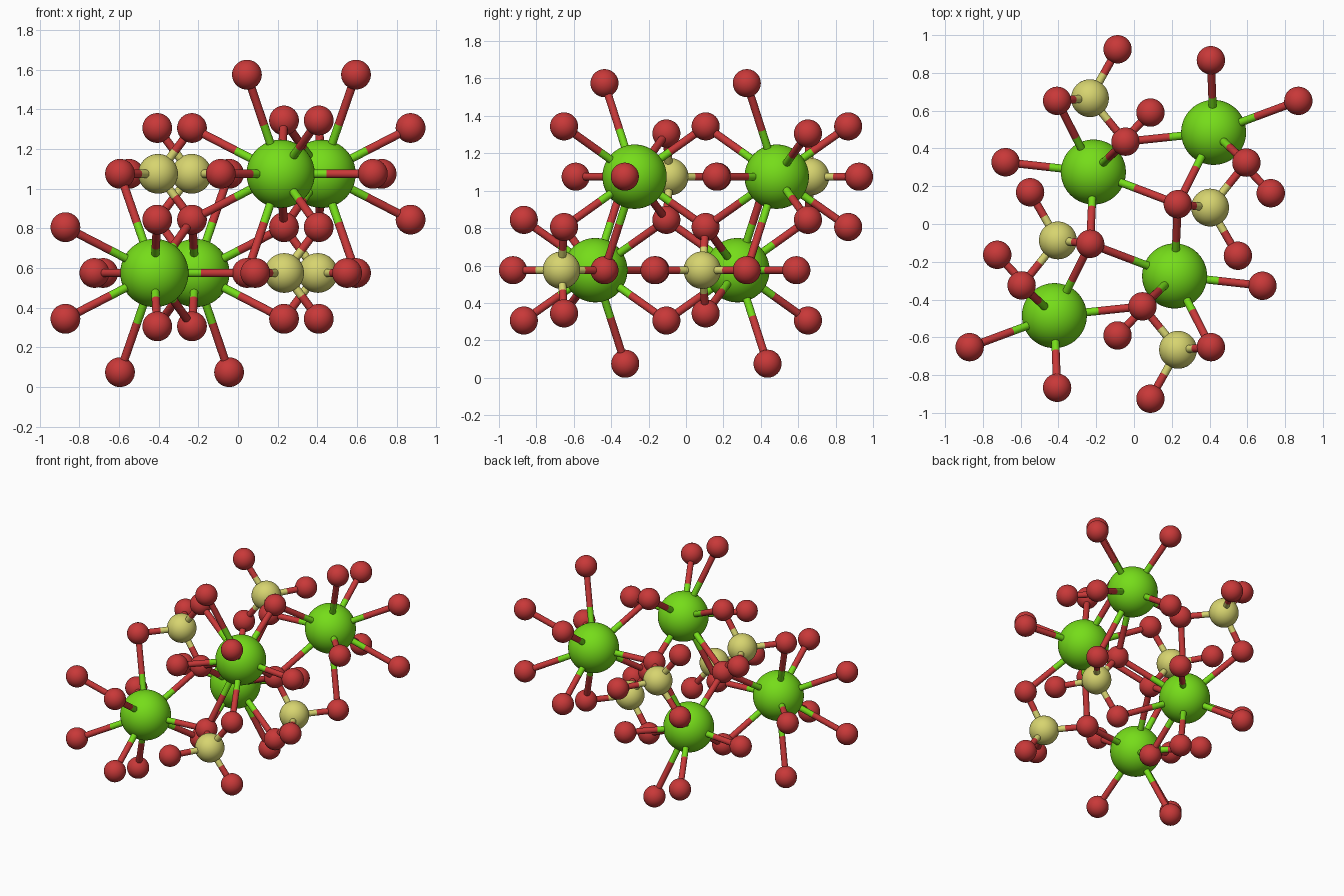
import bpy, bmesh
from mathutils import Vector

if "Cube" in bpy.data.objects:
    bpy.data.objects.remove(bpy.data.objects["Cube"])

L, U = 0.575, 1.075          # heights of the two mirror layers
MID = 0.825                  # height of the inversion centre
R_BIG, R_MID, R_SMALL, R_ROD = 0.172, 0.10, 0.075, 0.021


def material(name, rgb):
    m = bpy.data.materials.new(name)
    m.diffuse_color = (*rgb, 1)
    m.use_nodes = True
    m.node_tree.nodes["Principled BSDF"].inputs["Base Color"].default_value = m.diffuse_color
    return m


green = material("green", (0.18, 0.72, 0.01))
yellow = material("yellow", (0.68, 0.66, 0.16))
red = material("red", (0.58, 0.04, 0.04))


def finish(bm, name, mat):
    me = bpy.data.meshes.new(name)
    for f in bm.faces:
        f.smooth = True
    bm.to_mesh(me)
    bm.free()
    me.materials.append(mat)
    return me


def ball(name, r, mat, seg):
    bm = bmesh.new()
    bmesh.ops.create_uvsphere(bm, u_segments=seg, v_segments=seg // 2, radius=r)
    return finish(bm, name, mat)


def rod(name, mat):
    bm = bmesh.new()
    bmesh.ops.create_cone(bm, cap_ends=False, segments=20, radius1=R_ROD, radius2=R_ROD, depth=1)
    return finish(bm, name, mat)


def place(name, mesh, loc):
    ob = bpy.data.objects.new(name, mesh)
    ob.location = loc
    bpy.context.collection.objects.link(ob)
    return ob


def with_inverse(sites):
    # every atom has a partner through the inversion centre
    out = []
    for x, y, heights in sites:
        for z in heights:
            out += [Vector((x, y, z)), Vector((-x, -y, 2 * MID - z))]
    return out


# Atom sites: x, y, heights (one half of the cluster)
TRIPLE = (1.306, 0.844, 0.306)
big = with_inverse([(-0.215, 0.275, [L]), (0.4215, 0.485, [U])])
middle = with_inverse([(-0.233, 0.666, [U]), (-0.403, -0.087, [U])])
small = with_inverse([
    (-0.087, 0.925, [U]), (-0.407, 0.652, TRIPLE), (-0.045, 0.436, [U, 0.075]),
    (-0.55, 0.168, [U]), (-0.595, -0.325, [U, 0.075]), (-0.232, -0.105, TRIPLE),
    (-0.68, 0.327, [L]), (-0.724, -0.163, [L]), (0.087, 0.59, [L]),
    (-0.407, -0.867, TRIPLE[1:]), (-0.87, -0.652, (0.806, 0.344)),
])

# Atoms
for name, sites, r, mat, seg in (("large_atom", big, R_BIG, green, 64),
                                 ("medium_atom", middle, R_MID, yellow, 48),
                                 ("small_atom", small, R_SMALL, red, 40)):
    mesh = ball(name, r, mat, seg)
    for p in sites:
        place(name, mesh, p)

# Bonds: two half rods, each in the colour of its own atom
rods = {"green": rod("green_bond", green), "yellow": rod("yellow_bond", yellow),
        "red": rod("red_bond", red)}


def half_bond(colour, a, b):
    d = b - a
    ob = place(colour + "_bond", rods[colour], (a + b) / 2)
    ob.rotation_euler = d.to_track_quat('Z', 'Y').to_euler()
    ob.scale = (1, 1, d.length)


for colour, centres, reach in (("green", big, 0.58), ("yellow", middle, 0.36)):
    for c in centres:
        for o in small:
            if (o - c).length < reach:
                m = (c + o) / 2
                half_bond(colour, c, m)
                half_bond("red", m, o)
